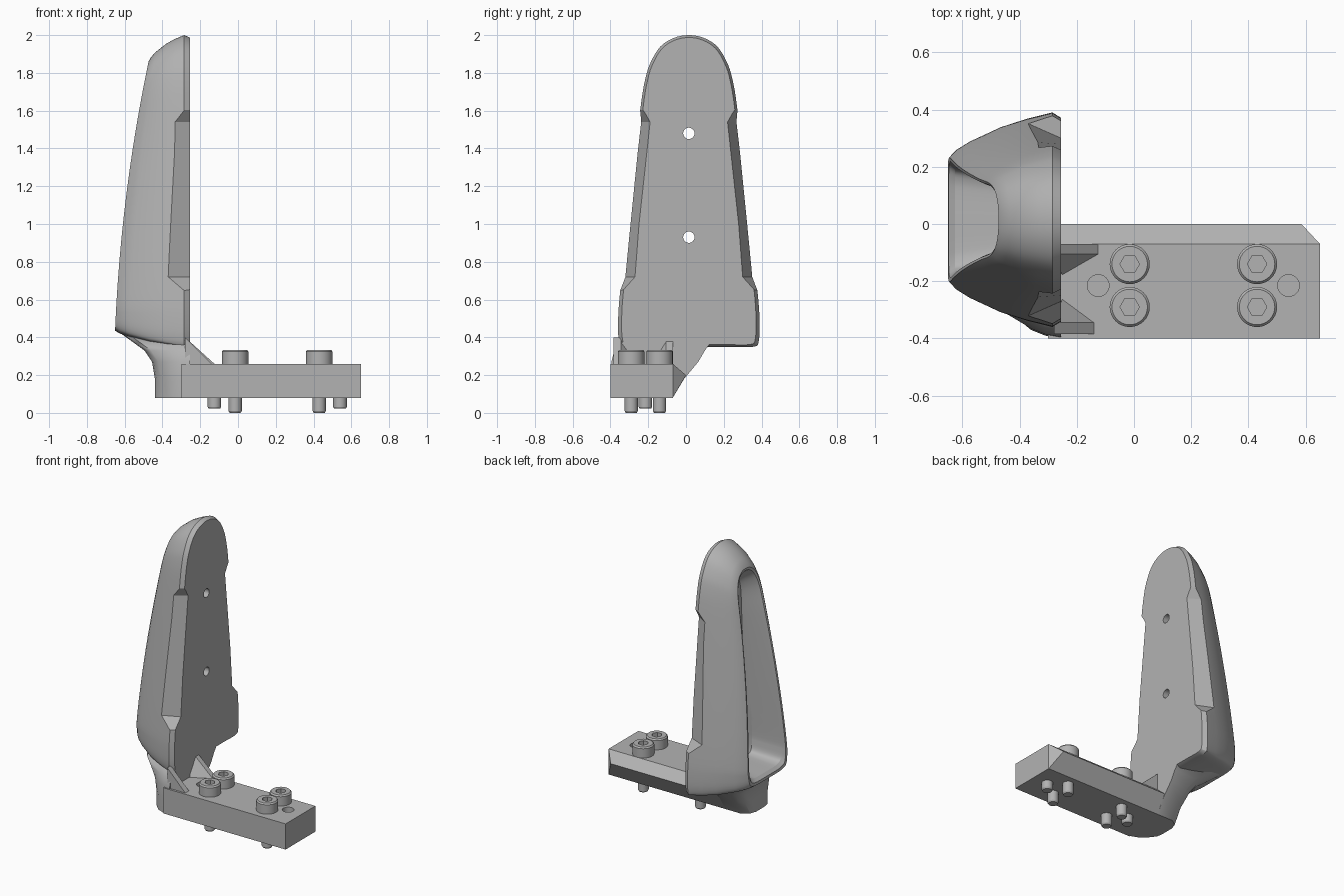
import bpy, bmesh, math
from mathutils import Vector

if "Cube" in bpy.data.objects:
    bpy.data.objects.remove(bpy.data.objects["Cube"])

grey = bpy.data.materials.new("plain_grey")
grey.use_nodes = True
grey.diffuse_color = (0.45, 0.45, 0.45, 1)
grey.node_tree.nodes["Principled BSDF"].inputs["Base Color"].default_value = (0.45, 0.45, 0.45, 1)


def finish(name, bm):
    bmesh.ops.recalc_face_normals(bm, faces=bm.faces)
    mesh = bpy.data.meshes.new(name)
    bm.to_mesh(mesh)
    bm.free()
    mesh.materials.append(grey)
    obj = bpy.data.objects.new(name, mesh)
    bpy.context.collection.objects.link(obj)
    return obj


def loft(name, rings):
    """Skin closed rings of equal length and cap both ends."""
    bm = bmesh.new()
    vs = [[bm.verts.new(p) for p in r] for r in rings]
    n = len(vs[0])
    for a, b in zip(vs, vs[1:]):
        for i in range(n):
            j = (i + 1) % n
            bm.faces.new((a[i], a[j], b[j], b[i]))
    bm.faces.new(vs[0])
    bm.faces.new(vs[-1])
    return finish(name, bm)


def hull(name, points):
    bm = bmesh.new()
    for p in points:
        bm.verts.new(p)
    bmesh.ops.convex_hull(bm, input=bm.verts)
    bmesh.ops.dissolve_limit(bm, angle_limit=0.01, verts=bm.verts, edges=bm.edges)
    return finish(name, bm)


def lathe(name, profile, x, y, sides=32):
    """Stack of (radius, z) circles around a vertical axis."""
    turn = [math.tau * i / sides for i in range(sides)]
    return loft(name, [[(x + r * math.cos(a), y + r * math.sin(a), z) for a in turn]
                       for r, z in profile])


def cut(obj, cutter):
    mod = obj.modifiers.new("cut", "BOOLEAN")
    mod.operation, mod.solver, mod.object = "DIFFERENCE", "EXACT", cutter
    bpy.context.view_layer.objects.active = obj
    bpy.ops.object.modifier_apply(modifier=mod.name)
    bpy.data.objects.remove(cutter)


def smooth(obj, angle=30):
    bpy.ops.object.select_all(action="DESELECT")
    obj.select_set(True)
    bpy.context.view_layer.objects.active = obj
    bpy.ops.object.shade_smooth_by_angle(angle=math.radians(angle))


# Upright shell: outlines are (half width, height), mirrored about MID
MID, FACE = 0.015, -0.255


def outline(half, steps=4):
    """Catmull-Rom through a half outline, then mirrored to a full loop."""
    mirror = lambda p: Vector((-p[0], p[1]))
    pts = [Vector(p) for p in half]
    pts = [mirror(pts[1])] + pts + [mirror(pts[-2])]
    out = []
    for a, b, c, d in zip(pts, pts[1:], pts[2:], pts[3:]):
        for k in range(steps):
            t = k / steps
            out.append(0.5 * (2 * b + (c - a) * t + (2 * a - 5 * b + 4 * c - d) * t * t
                              + (3 * b - a - 3 * c + d) * t ** 3))
    out.append(pts[-2])
    return out + [mirror(p) for p in out[-2:0:-1]]


def scaled(loop, sy, sz):
    return [Vector((p.x * sy, 1.15 + (p.y - 1.15) * sz)) for p in loop]


def back_x(z):
    """Leaning back line of the shell."""
    t = (z - 0.45) / 1.45
    return -0.65 + 0.06 * t + 0.125 * t * t


front = outline([(0, 2), (.08, 1.985), (.15, 1.94), (.2, 1.86), (.23, 1.77), (.258, 1.6),
                 (.315, 1.1), (.362, .66), (.374, .5), (.37, .38), (.34, .35), (.2, .35), (0, .35)])
rear = outline([(0, 1.86), (.05, 1.85), (.09, 1.815), (.115, 1.76), (.13, 1.68), (.143, 1.5),
                (.18, 1.05), (.215, .62), (.215, .52), (.2, .46), (.16, .44), (.1, .435), (0, .435)])
slot = scaled(rear, 0.86, 0.95)
floor = scaled(slot, 0.72, 0.95)

rings = [[(FACE, MID + p.x, p.y) for p in scaled(front, 0.95, 0.985)]]
for tx, t in ((0, 0), (.25, .14), (.5, .32), (.8, .64), (.93, .83), (1, 1)):
    ring = []
    for f, r in zip(front, rear):
        p = f.lerp(r, t)
        ring.append((-0.285 + tx * (back_x(r.y) + 0.285), MID + p.x, p.y))
    rings.append(ring)
for depth, t in ((.003, .5), (.025, 1)):
    rings.append([(back_x(r.y) + depth, MID + r.lerp(s, t).x, r.lerp(s, t).y)
                  for r, s in zip(rear, slot)])
rings.append([(-0.42, MID + s.lerp(f, .75).x, s.lerp(f, .75).y) for s, f in zip(slot, floor)])
rings.append([(-0.39, MID + f.x * 0.88, 1.15 + (f.y - 1.15) * 0.97) for f in floor])
shell = loft("upright_shell", rings)

# Long scooped chamfers on both front edges of the shell
for side in (1, -1):
    sections = []
    for z, y_in, x_out, y_out in ((.63, .37, -.28, .39), (.72, .285, -.37, .336),
                                  (1.54, .205, -.33, .25), (1.63, .26, -.285, .275)):
        p, q = Vector((FACE, y_in)), Vector((x_out, y_out))
        tri = (p + (p - q) * 0.5, q + (q - p) * 0.5, Vector((0, 0.9)))
        sections.append([(v.x, MID + side * v.y, z) for v in tri])
    cut(shell, loft("scoop_cutter", sections))

# Two cross holes through the face
for z in (0.93, 1.48):
    turn = [math.tau * i / 24 for i in range(24)]
    cut(shell, loft("hole_cutter", [[(x, MID + .03 * math.cos(a), z + .03 * math.sin(a))
                                     for a in turn] for x in (-.45, -.2)]))
smooth(shell)

# Flared neck joining shell and base
neck = []
for z, xb, y0, y1 in ((.08, -.44, -.4, -.07), (.18, -.44, -.4, -.01), (.27, -.455, -.395, .065),
                      (.33, -.495, -.38, .1), (.37, -.55, -.345, .13), (.42, -.62, -.25, .19)):
    neck.append([(x, y, z) for x, y in (
        (FACE, y0), (-.31, y0 + .01), (-.36, y0 + .03), (xb + .035, y0 + .075), (xb + .008, y0 + .11),
        (xb, y0 + .15), (xb, y1 - .08), (xb + .015, y1 - .035), (xb + .06, y1), (FACE, y1))])
smooth(loft("neck", neck), 35)

# Base bar with a ridged rear edge and a clipped corner
bar = hull("base_bar", [(x, y, z) for y, z, end in
                        ((-.4, .08, .65), (-.07, .08, .65), (0, .2, .585), (-.07, .26, .65), (-.4, .26, .65))
                        for x in (-.3, end)])
PINS = (-.125, .54)
for x in PINS:
    cut(bar, lathe("pin_hole_cutter", ((.038, .22), (.038, .3)), x, -.215))
smooth(bar)

# Corner ribs between face and bar
for name, outer, inner, foot, tip in (("rear_rib", -.07, -.105, -.18, -.125),
                                      ("front_rib", -.385, -.345, -.26, -.14)):
    hull(name, [(-.28, outer, .4), (-.28, inner, .4), (-.28, outer, .25), (-.25, foot, .255),
                (tip, outer, .26), (tip, inner, .26), (tip, outer, .25)])

# Socket head screws and locating pins
for i, x in enumerate((-.015, .43)):
    for j, y in enumerate((-.14, -.29)):
        tag = f"_{i * 2 + j + 1}"
        head = lathe("screw_head" + tag, ((.07, .25), (.07, .325), (.062, .334)), x, y)
        cut(head, lathe("socket_cutter", ((.034, .285), (.034, .36)), x, y, 6))
        smooth(head)
        smooth(lathe("screw_shaft" + tag, ((.029, 0), (.035, .01), (.035, .1)), x, y))
    smooth(lathe(f"locating_pin_{i + 1}", ((.03, .022), (.036, .032), (.036, .1)), PINS[i], -.215))
